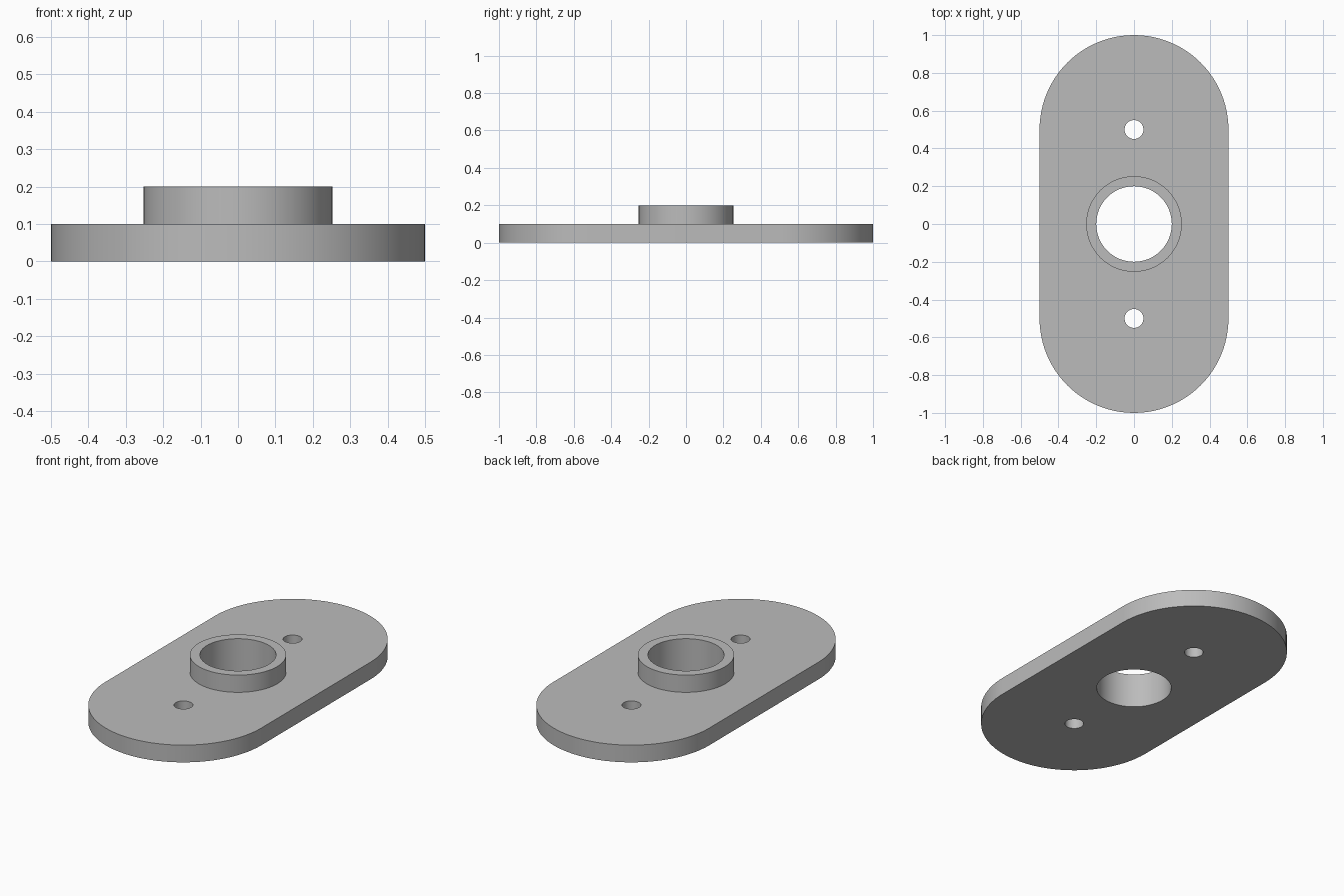
import bpy
import bmesh
from math import cos, sin, pi, radians

cube = bpy.data.objects.get("Cube")
if cube:
    bpy.data.objects.remove(cube, do_unlink=True)

PLATE_TOP, COLLAR_TOP = 0.1, 0.2
BORE_R, COLLAR_R = 0.2, 0.253
END_R, END_Y = 0.5, 0.5
BOLT_R, BOLT_Y = 0.05, 0.5
SIDES = 96

grey = bpy.data.materials.new("plain grey")
grey.use_nodes = True
colour = (0.5, 0.5, 0.5, 1)
grey.diffuse_color = colour
grey.node_tree.nodes["Principled BSDF"].inputs["Base Color"].default_value = colour


def arc(radius, cy=0, start=0, sweep=2 * pi, steps=SIDES):
    """Points along an arc; a full circle leaves out the repeated end point."""
    count = steps if sweep >= 2 * pi else steps + 1
    return [(radius * cos(start + sweep * i / steps),
             cy + radius * sin(start + sweep * i / steps)) for i in range(count)]


def extruded(name, loops, z0, z1):
    """Solid between z0 and z1 from an outer outline and hole outlines."""
    bm = bmesh.new()
    edges = []
    for loop in loops:
        verts = [bm.verts.new((x, y, z0)) for x, y in loop]
        edges += [bm.edges.new((v, verts[i - 1])) for i, v in enumerate(verts)]
    bmesh.ops.triangle_fill(bm, edges=edges, use_beauty=True)
    result = bmesh.ops.extrude_face_region(bm, geom=bm.faces[:], use_keep_orig=True)
    top = [g for g in result["geom"] if isinstance(g, bmesh.types.BMVert)]
    bmesh.ops.translate(bm, verts=top, vec=(0, 0, z1 - z0))
    bmesh.ops.recalc_face_normals(bm, faces=bm.faces[:])
    mesh = bpy.data.meshes.new(name)
    bm.to_mesh(mesh)
    bm.free()
    mesh.materials.append(grey)
    obj = bpy.data.objects.new(name, mesh)
    bpy.context.collection.objects.link(obj)
    bpy.ops.object.select_all(action="DESELECT")
    obj.select_set(True)
    bpy.context.view_layer.objects.active = obj
    bpy.ops.object.shade_smooth_by_angle(angle=radians(30))
    return obj


# Rounded flange plate with a central bore and two bolt holes
outline = (arc(END_R, END_Y, 0, pi, SIDES // 2)
           + arc(END_R, -END_Y, pi, pi, SIDES // 2))
bolt_holes = [arc(BOLT_R, y, steps=SIDES // 2) for y in (-BOLT_Y, BOLT_Y)]
extruded("flange_plate", [outline, arc(BORE_R)] + bolt_holes, 0, PLATE_TOP)

# Raised collar around the bore
extruded("collar", [arc(COLLAR_R), arc(BORE_R)], PLATE_TOP, COLLAR_TOP)
